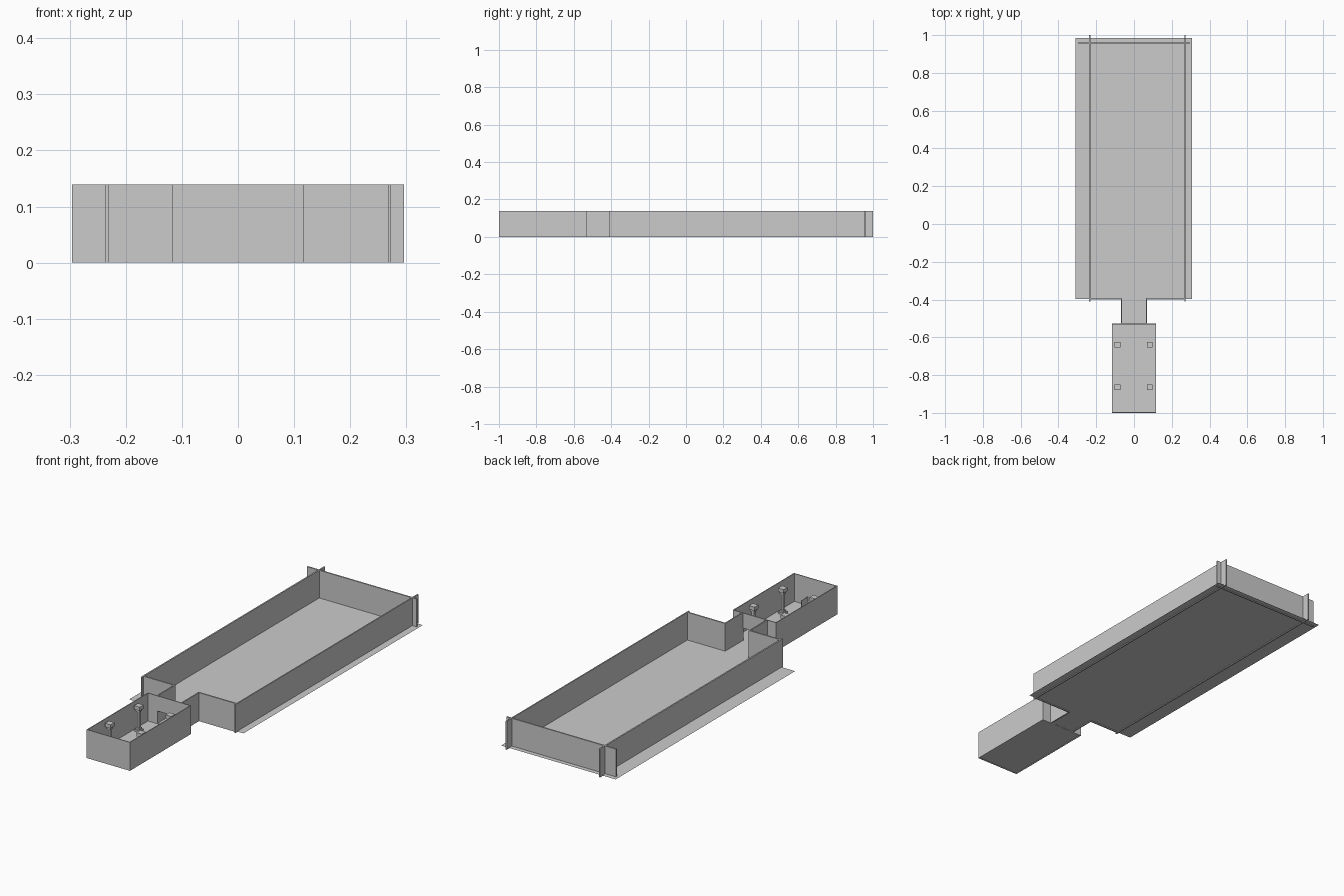
import bpy, bmesh

if "Cube" in bpy.data.objects:
    bpy.data.objects.remove(bpy.data.objects["Cube"])

H = 0.139       # wall height
FLOOR_Z = 0.004


def add_box(bm, x0, x1, y0, y1, z0, z1):
    geom = bmesh.ops.create_cube(bm, size=1)
    for v in geom["verts"]:
        v.co = ((x0 + x1) / 2 + v.co.x * (x1 - x0),
                (y0 + y1) / 2 + v.co.y * (y1 - y0),
                (z0 + z1) / 2 + v.co.z * (z1 - z0))


def finish(name, bm):
    mesh = bpy.data.meshes.new(name)
    bm.to_mesh(mesh)
    bm.free()
    obj = bpy.data.objects.new(name, mesh)
    bpy.context.collection.objects.link(obj)
    return obj


def boxes(name, *parts):
    bm = bmesh.new()
    for p in parts:
        add_box(bm, *p)
    return finish(name, bm)


def floor(name, x0, x1, y0, y1, z):
    bm = bmesh.new()
    bm.faces.new([bm.verts.new((x, y, z)) for x, y in
                  ((x0, y0), (x1, y0), (x1, y1), (x0, y1))])
    return finish(name, bm)


# Floors
floor("hall_floor", -0.31, 0.308, -0.398, 0.985, FLOOR_Z)
floor("passage_floor", -0.067, 0.067, -0.53, -0.398, FLOOR_Z)
floor("chamber_floor", -0.115, 0.115, -0.998, -0.53, 0.003)

# Hall walls, crossing past each other at the back corners
boxes("hall_left_wall", (-0.237, -0.230, -0.41, 1.0, 0, H))
boxes("hall_right_wall", (0.267, 0.273, -0.41, 1.0, 0, H))
boxes("hall_back_wall", (-0.296, 0.296, 0.955, 0.962, 0, H))
boxes("hall_front_walls",
      (-0.235, -0.063, -0.399, -0.392, 0, H),
      (0.063, 0.27, -0.399, -0.392, 0, H))

# Passage walls
boxes("passage_walls", *[(s * 0.066 - 0.003, s * 0.066 + 0.003, -0.53, -0.394, 0, H)
                         for s in (-1, 1)])

# Small chamber walls with a low doorway in the rear wall
boxes("chamber_side_walls", *[(s * 0.115 - 0.002, s * 0.115 + 0.002, -1.0, -0.528, 0, H)
                              for s in (-1, 1)])
boxes("chamber_front_wall", (-0.115, 0.115, -1.0, -0.996, 0, H))
boxes("chamber_rear_wall",
      (-0.115, -0.063, -0.532, -0.528, 0, H),
      (0.063, 0.115, -0.532, -0.528, 0, H),
      (-0.063, 0.063, -0.532, -0.528, 0.065, H))

# Low fins against the chamber front wall
boxes("chamber_fins", *[(x - 0.001, x + 0.001, -0.996, -0.945, 0.003, 0.045)
                        for x in (-0.045, 0.04)])

# Pillars: stepped base, slim shaft, stepped capital
TIERS = ((0.015, 0.003, 0.012), (0.010, 0.012, 0.02), (0.006, 0.02, 0.10),
         (0.010, 0.10, 0.11), (0.015, 0.11, 0.128))
for y, row in ((-0.64, "rear"), (-0.865, "front")):
    for x, side in ((-0.087, "left"), (0.083, "right")):
        boxes(f"{row}_{side}_pillar",
              *[(x - r, x + r, y - r, y + r, z0, z1) for r, z0, z1 in TIERS])
